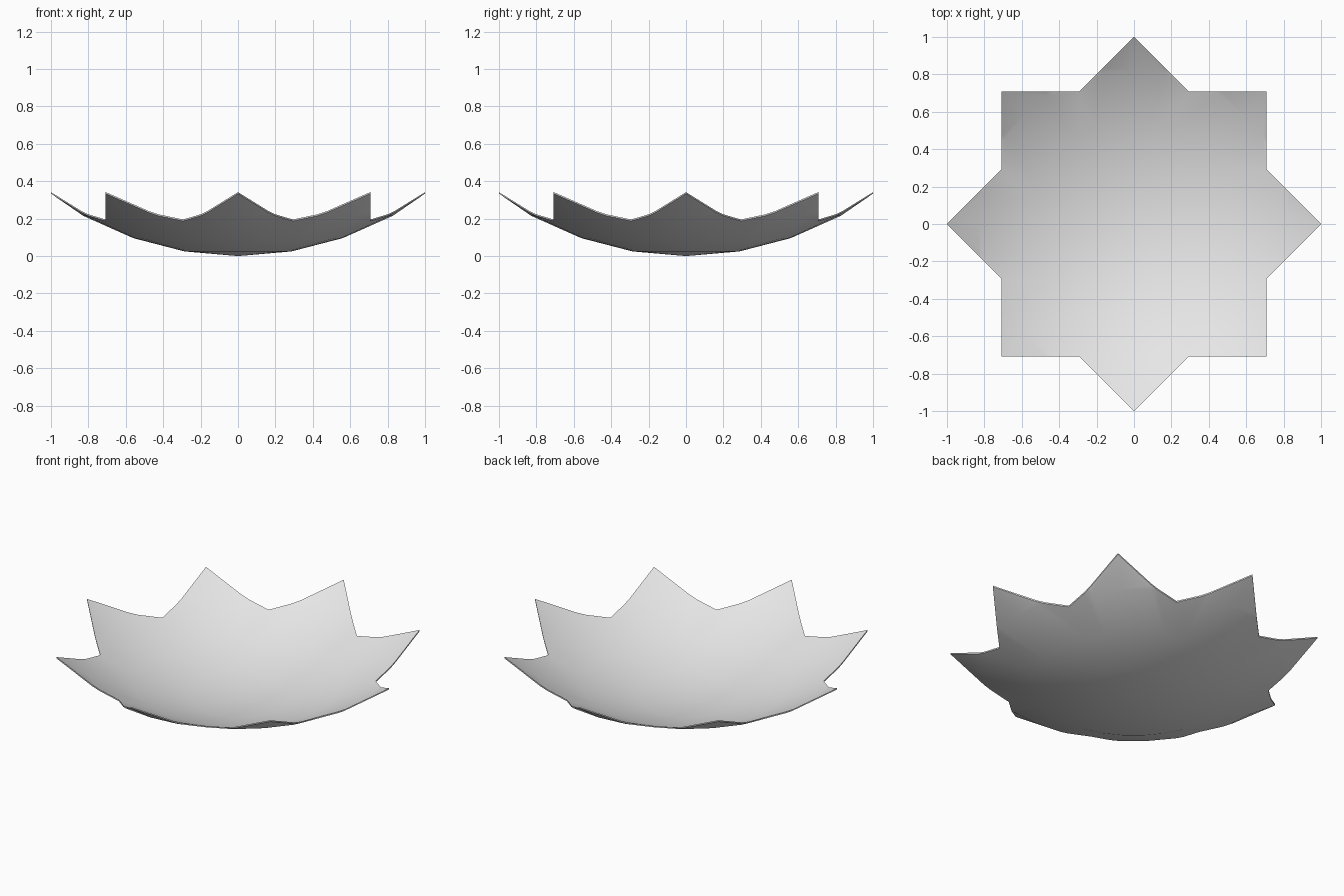
import bpy, bmesh
from math import cos, sin, pi
from mathutils import Matrix, Vector

cube = bpy.data.objects.get("Cube")
if cube:
    bpy.data.objects.remove(cube, do_unlink=True)

# Shallow dome profile (radius, height) and shell thickness
PROFILE = [(0.286, 0.025), (0.56, 0.096), (0.827, 0.215), (1.06, 0.375)]
THICKNESS = 0.008
POINTS = 8
STEPS = 4  # facets per star point

bm = bmesh.new()

# One star point: a wedge of the dome
wedge = 2 * pi / POINTS
angles = [wedge * (i / STEPS - 0.5) for i in range(STEPS + 1)]
centre = bm.verts.new((0, 0, 0))
rings = [[bm.verts.new((r * cos(a), r * sin(a), z)) for a in angles]
         for r, z in PROFILE]
for i in range(STEPS):
    bm.faces.new((centre, rings[0][i], rings[0][i + 1]))
    for inner, outer in zip(rings, rings[1:]):
        bm.faces.new((inner[i], outer[i], outer[i + 1], inner[i + 1]))

# Trim the wedge to the two straight edges of the point
for side in (-1, 1):
    normal = Vector((cos(pi / 4), side * sin(pi / 4), 0))
    bmesh.ops.bisect_plane(bm, geom=bm.verts[:] + bm.edges[:] + bm.faces[:],
                           plane_co=normal * cos(pi / 4), plane_no=normal,
                           clear_outer=True)

# Repeat the point around the centre
source = bm.verts[:] + bm.edges[:] + bm.faces[:]
for k in range(1, POINTS):
    copy = bmesh.ops.duplicate(bm, geom=source)["geom"]
    bmesh.ops.rotate(bm, verts=[g for g in copy if isinstance(g, bmesh.types.BMVert)],
                     cent=(0, 0, 0), matrix=Matrix.Rotation(k * wedge, 3, "Z"))
bmesh.ops.remove_doubles(bm, verts=bm.verts[:], dist=0.0005)

# Thicken upward with vertical rim walls
top = bmesh.ops.extrude_face_region(bm, geom=bm.faces[:], use_keep_orig=True)["geom"]
bmesh.ops.translate(bm, vec=(0, 0, THICKNESS),
                    verts=[g for g in top if isinstance(g, bmesh.types.BMVert)])
bmesh.ops.recalc_face_normals(bm, faces=bm.faces[:])

mesh = bpy.data.meshes.new("star_bowl")
bm.to_mesh(mesh)
bm.free()
bowl = bpy.data.objects.new("star_bowl", mesh)
bpy.context.collection.objects.link(bowl)

# Plain light grey
grey = bpy.data.materials.new("light_grey")
grey.use_nodes = True
colour = (0.8, 0.8, 0.8, 1)
grey.diffuse_color = colour
grey.node_tree.nodes["Principled BSDF"].inputs["Base Color"].default_value = colour
mesh.materials.append(grey)

# Smooth surfaces with a crisp rim
bpy.ops.object.select_all(action="DESELECT")
bowl.select_set(True)
bpy.context.view_layer.objects.active = bowl
bpy.ops.object.shade_smooth_by_angle(angle=pi / 6)
